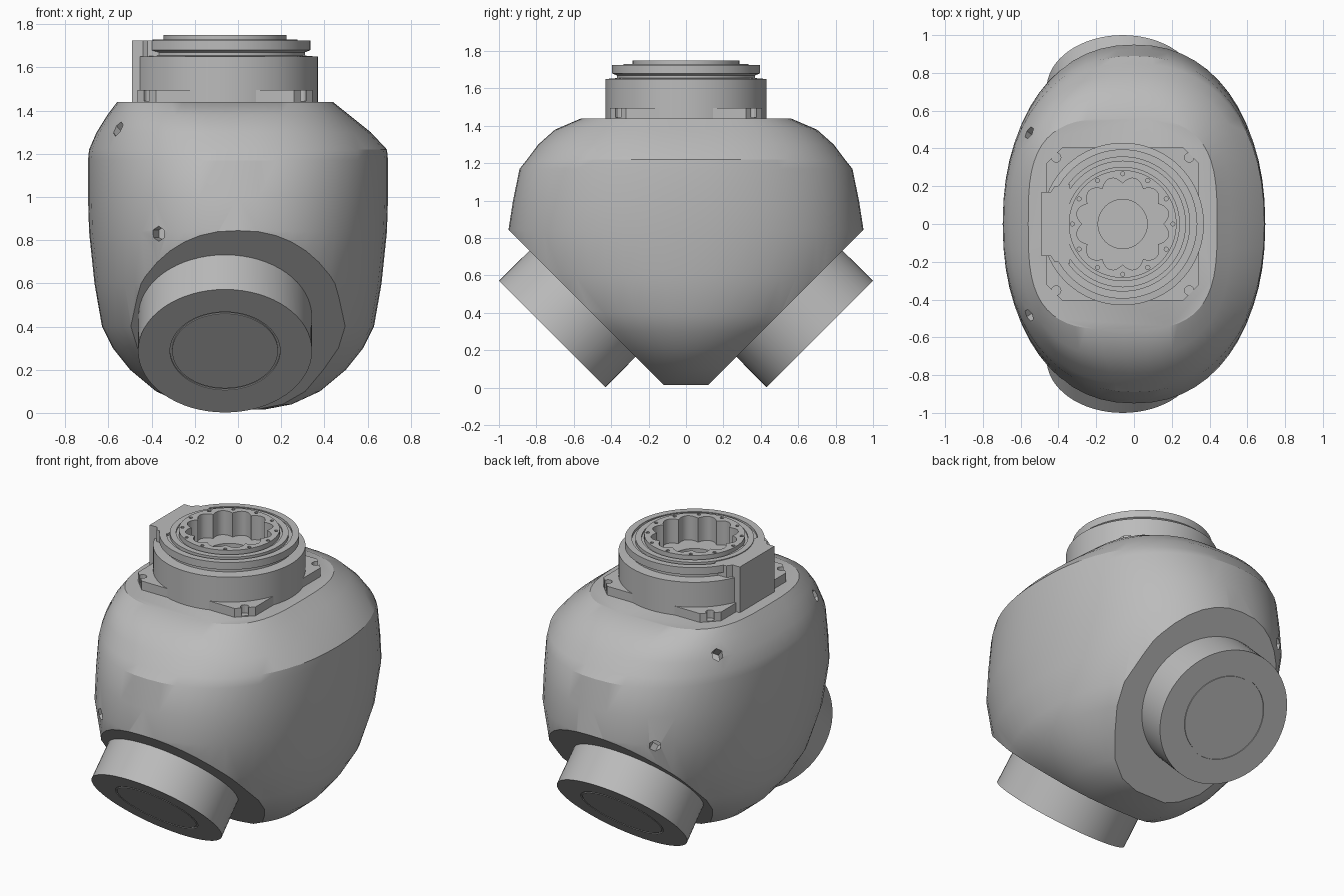
import bpy, bmesh, math
from mathutils import Vector, Matrix

if "Cube" in bpy.data.objects:
    bpy.data.objects.remove(bpy.data.objects["Cube"], do_unlink=True)

AXIS_X = -0.06   # shared centre line of the drives
TOP_Z = 1.44     # flat top of the housing

grey = bpy.data.materials.new("plain grey")
grey.use_nodes = True
grey.diffuse_color = (0.5, 0.5, 0.5, 1)
grey.node_tree.nodes["Principled BSDF"].inputs["Base Color"].default_value = (0.5, 0.5, 0.5, 1)


def make(name, bm, matrix=Matrix()):
    """Turn a bmesh into a placed object."""
    bmesh.ops.remove_doubles(bm, verts=bm.verts, dist=1e-5)
    bmesh.ops.recalc_face_normals(bm, faces=bm.faces)
    mesh = bpy.data.meshes.new(name)
    bm.to_mesh(mesh)
    bm.free()
    mesh.transform(matrix)
    mesh.materials.append(grey)
    obj = bpy.data.objects.new(name, mesh)
    bpy.context.collection.objects.link(obj)
    return obj


def skin(bm, rings):
    """Join rings of equal length with quads and close both ends."""
    loops = [[bm.verts.new(p) for p in ring] for ring in rings]
    n = len(loops[0])
    for low, high in zip(loops, loops[1:]):
        for i in range(n):
            j = (i + 1) % n
            bm.faces.new((low[i], low[j], high[j], high[i]))
    bm.faces.new(loops[0])
    bm.faces.new(loops[-1])


def lathe(name, profile, matrix, seg=96):
    """Spin (radius, height, scallop depth) points about local z."""
    bm = bmesh.new()
    rings = []
    for r, z, lobe in profile:
        ring = []
        for i in range(seg):
            t = 2 * math.pi * i / seg
            rad = r + lobe * abs(math.sin(6 * t))
            ring.append((rad * math.cos(t), rad * math.sin(t), z))
        rings.append(ring)
    skin(bm, rings)
    return make(name, bm, matrix)


def superellipse(z, cx, a, b, n, seg=56):
    ring = []
    for i in range(seg):
        t = 2 * math.pi * i / seg
        c, s = math.cos(t), math.sin(t)
        ring.append((cx + a * math.copysign(abs(c) ** (2 / n), c),
                     b * math.copysign(abs(s) ** (2 / n), s), z))
    return ring


def drill(obj, holes):
    """Cut (position, direction, radius, depth, sides) holes into an object."""
    cutters = []
    for pos, direction, radius, depth, sides in holes:
        bm = bmesh.new()
        bmesh.ops.create_cone(bm, cap_ends=True, segments=sides, radius1=radius,
                              radius2=radius, depth=2 * depth)
        turn = Vector(direction).to_track_quat('Z', 'Y').to_matrix().to_4x4()
        cutter = make("hole_cutter", bm, Matrix.Translation(pos) @ turn)
        cutter.hide_render = True
        mod = obj.modifiers.new("hole", 'BOOLEAN')
        mod.operation, mod.solver, mod.object = 'DIFFERENCE', 'EXACT', cutter
        cutters.append(cutter)
    dg = bpy.context.evaluated_depsgraph_get()
    mesh = bpy.data.meshes.new_from_object(obj.evaluated_get(dg))
    obj.modifiers.clear()
    obj.data = mesh
    for cutter in cutters:
        bpy.data.objects.remove(cutter, do_unlink=True)


def smooth(obj, angle=30):
    for p in obj.data.polygons:
        p.use_smooth = True
    obj.data.set_sharp_from_angle(angle=math.radians(angle))


# Housing: rounded loft, height / centre x / half width / half depth / squareness
sections = [
    (0.015, -0.02, 0.14, 0.18, 2), (0.04, 0, 0.25, 0.26, 2),
    (0.1, 0, 0.38, 0.36, 2), (0.2, 0, 0.5, 0.5, 2),
    (0.3, 0, 0.58, 0.68, 2), (0.4, 0, 0.63, 0.82, 2),
    (0.6, 0, 0.665, 0.93, 2.1), (0.84, 0, 0.69, 0.95, 2.2),
    (1.0, 0, 0.695, 0.925, 2.2), (1.17, 0, 0.695, 0.89, 2.2),
    (1.22, 0, 0.69, 0.85, 2.25), (1.3, -0.02, 0.635, 0.79, 2.4),
    (1.38, -0.045, 0.56, 0.7, 2.7), (TOP_Z, -0.06, 0.5, 0.56, 3.2),
]
bm = bmesh.new()
skin(bm, [superellipse(*s) for s in sections])
# Slice the two sloping mounting faces
for side in (-1, 1):
    cut = bmesh.ops.bisect_plane(bm, geom=bm.verts[:] + bm.edges[:] + bm.faces[:],
                                 plane_co=(0, side * 0.605, 0.5),
                                 plane_no=(0, side, -1), clear_outer=True)
    rim = [e for e in cut["geom_cut"] if isinstance(e, bmesh.types.BMEdge)]
    bmesh.ops.holes_fill(bm, edges=rim, sides=0)
housing = make("housing", bm)
# Small screw recesses on the right side of the housing
recesses = []
for side in (-1, 1):
    recesses.append(((-0.55, side * 0.48, 1.31), (-0.6, side * 0.4, 0.7), 0.035, 0.06, 6))
    recesses.append(((-0.36, side * 0.81, 0.83), (-0.4, side, 0), 0.035, 0.06, 6))
drill(housing, recesses)
smooth(housing, 25)

# Sloping drives, front and back
for side, label in ((-1, "front"), (1, "back")):
    turn = Vector((0, side, -1)).to_track_quat('Z', 'Y').to_matrix().to_4x4()
    place = Matrix.Translation((AXIS_X, side * 0.715, 0.287)) @ turn
    drive = lathe(label + "_drive", [
        (0.4, -0.4, 0), (0.403, 0, 0), (0.255, 0, 0), (0.255, -0.006, 0),
        (0.245, -0.006, 0), (0.245, 0, 0), (0, 0, 0)], place, 64)
    smooth(drive)

# Top drive: stepped ring with a scalloped bore
top = Matrix.Translation((AXIS_X, 0, 0))
top_drive = lathe("top_drive", [
    (0.43, TOP_Z - 0.03, 0), (0.43, 1.65, 0), (0.37, 1.655, 0), (0.37, 1.67, 0),
    (0.395, 1.68, 0), (0.395, 1.725, 0), (0.355, 1.725, 0), (0.355, 1.71, 0),
    (0.335, 1.71, 0), (0.335, 1.73, 0), (0.3, 1.73, 0), (0.3, 1.72, 0),
    (0.285, 1.72, 0), (0.285, 1.75, 0), (0.215, 1.75, 0.035),
    (0.215, 1.6, 0.035), (0.13, 1.6, 0), (0.13, 1.55, 0), (0, 1.55, 0)], top)
ring_holes = []
for i in range(12):
    t = math.radians(30 * i)
    ring_holes.append(((AXIS_X + 0.266 * math.cos(t), 0.266 * math.sin(t), 1.75),
                       (0, 0, 1), 0.011, 0.03, 8))
drill(top_drive, ring_holes)
smooth(top_drive)

# Square flange with chamfered, drilled ears
h, c = 0.405, 0.32
outline = [(h, -c), (h, c), (c, h), (-c, h), (-h, c), (-h, -c), (-c, -h), (c, -h)]
bm = bmesh.new()
skin(bm, [[(x, y, z) for x, y in outline] for z in (TOP_Z - 0.02, 1.495)])
flange = make("top_flange", bm, top)
drill(flange, [((AXIS_X + sx * 0.352, sy * 0.352, 1.495), (0, 0, 1), 0.025, 0.05, 12)
               for sx in (-1, 1) for sy in (-1, 1)])

# Connector block on the side of the top drive
bm = bmesh.new()
plan = [(-0.34, -0.21), (-0.34, 0.21), (-0.42, 0.2), (-0.44, 0.17),
        (-0.49, 0.17), (-0.49, -0.17), (-0.44, -0.17), (-0.42, -0.2)]
skin(bm, [[(x, y, z) for x, y in plan] for z in (TOP_Z - 0.02, 1.725)])
make("connector_block", bm)
